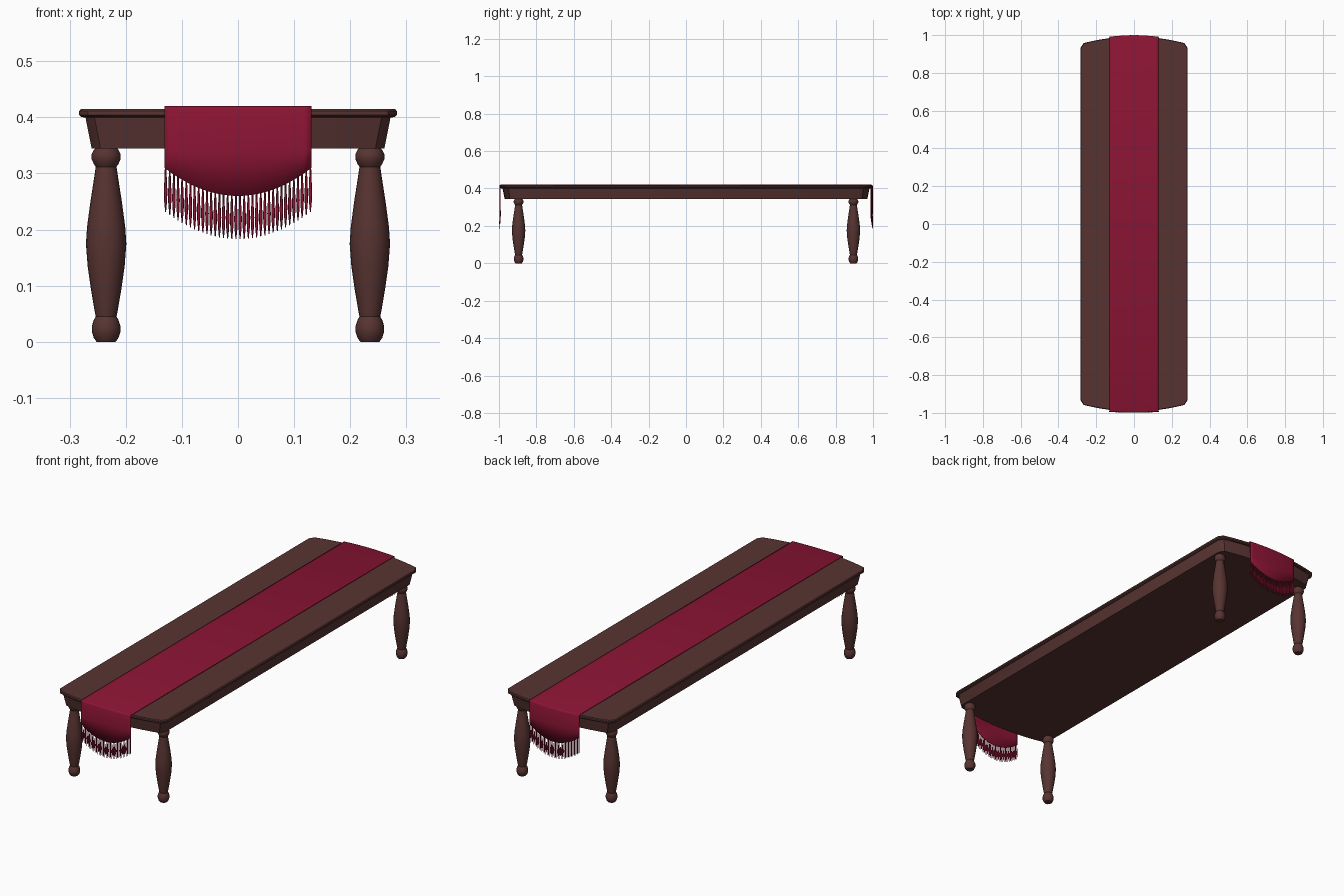
import bpy, bmesh, math

if "Cube" in bpy.data.objects:
    bpy.data.objects.remove(bpy.data.objects["Cube"])


def material(name, rgb):
    m = bpy.data.materials.new(name)
    m.diffuse_color = (*rgb, 1)
    m.use_nodes = True
    m.node_tree.nodes["Principled BSDF"].inputs["Base Color"].default_value = m.diffuse_color
    return m


WOOD = material("dark_wood", (0.095, 0.034, 0.031))
CLOTH = material("red_cloth", (0.26, 0.007, 0.034))


def finish(bm, name, mat, angle=35):
    bmesh.ops.recalc_face_normals(bm, faces=bm.faces[:])
    me = bpy.data.meshes.new(name)
    bm.to_mesh(me)
    bm.free()
    me.materials.append(mat)
    ob = bpy.data.objects.new(name, me)
    bpy.context.collection.objects.link(ob)
    bpy.ops.object.select_all(action='DESELECT')
    ob.select_set(True)
    bpy.context.view_layer.objects.active = ob
    bpy.ops.object.shade_smooth_by_angle(angle=math.radians(angle))
    return ob


def loft(bm, rings):
    """Bridge successive closed rings of points and cap both ends."""
    loops = [[bm.verts.new(p) for p in ring] for ring in rings]
    n = len(loops[0])
    for a, b in zip(loops, loops[1:]):
        for i in range(n):
            j = (i + 1) % n
            bm.faces.new((a[i], a[j], b[j], b[i]))
    bm.faces.new(loops[0][::-1])
    bm.faces.new(loops[-1])


def lathe(bm, profile, x, y, sides):
    loft(bm, [[(x + r * math.cos(2 * math.pi * i / sides),
                y + r * math.sin(2 * math.pi * i / sides), z)
               for i in range(sides)] for r, z in profile])


def end_y(x):
    """Bowed end of the table."""
    return 0.992 - 0.48 * x * x


def outline(inset, z):
    w = 0.283 - inset
    half = [(w, end_y(w) - 0.02 - inset)]
    inner = w - 0.016
    half += [(inner * k / 6, end_y(inner * k / 6) - inset) for k in range(6, -7, -1)]
    half += [(-w, half[0][1])]
    return [(x, y, z) for x, y in half] + [(-x, -y, z) for x, y in half]


# Table top with a moulded rim
bm = bmesh.new()
loft(bm, [outline(i, z) for i, z in
          [(0.010, 0.400), (0.004, 0.4005), (0, 0.404), (0, 0.411), (0.003, 0.415)]])
finish(bm, "table_top", WOOD)

# Tapered apron below the top
bm = bmesh.new()
loft(bm, [outline(0.022, 0.345), outline(0.011, 0.401)])
finish(bm, "apron", WOOD)

# Four turned legs
LEG = [(0.017, 0), (0.022, 0.007), (0.0255, 0.018), (0.0255, 0.028), (0.022, 0.039),
       (0.0185, 0.045), (0.020, 0.052), (0.027, 0.093), (0.033, 0.135), (0.036, 0.175),
       (0.034, 0.205), (0.028, 0.25), (0.021, 0.295), (0.0185, 0.312), (0.022, 0.317),
       (0.026, 0.326), (0.026, 0.334), (0.022, 0.342), (0.018, 0.346)]
for side, sx in (("left", -1), ("right", 1)):
    for end, sy in (("front", -1), ("back", 1)):
        bm = bmesh.new()
        lathe(bm, LEG, sx * 0.235, sy * 0.895, 20)
        finish(bm, f"{end}_{side}_leg", WOOD)

# Cloth runner: flat on top, hanging with a curved hem at both ends
HALF_W = 0.131


def hem_z(x):
    return 0.26 + 0.05 * (x / HALF_W) ** 2


def hang_y(x, sign):
    return sign * (end_y(x) + 0.007 if sign > 0 else 0.998 - 0.2 * x * x)


def column(x):
    f, b = hang_y(x, -1), hang_y(x, 1)
    return [(x, f, hem_z(x)), (x, f, 0.34), (x, f, 0.413), (x, f + 0.002, 0.418),
            (x, f + 0.007, 0.42), (x, 0, 0.42), (x, b - 0.007, 0.42),
            (x, b - 0.002, 0.418), (x, b, 0.413), (x, b, 0.34), (x, b, hem_z(x))]


bm = bmesh.new()
N = 20
cols = [[bm.verts.new(p) for p in column(HALF_W * (2 * k / N - 1))] for k in range(N + 1)]
for a, b in zip(cols, cols[1:]):
    for i in range(len(a) - 1):
        bm.faces.new((a[i], b[i], b[i + 1], a[i + 1]))
runner = finish(bm, "table_runner", CLOTH, 50)
if runner.data.polygons[4].normal.z < 0:
    runner.data.flip_normals()
solid = runner.modifiers.new("thickness", 'SOLIDIFY')
solid.thickness = 0.004
solid.offset = -1

# Tassel fringe along both hems
STRANDS = 36
for end, sign in (("front", -1), ("back", 1)):
    bm = bmesh.new()
    for k in range(STRANDS):
        x = (HALF_W - 0.002) * (2 * k / (STRANDS - 1) - 1)
        z = hem_z(x)
        lathe(bm, [(0.0008, z - 0.077), (0.0026, z - 0.058), (0.0032, z - 0.04),
                   (0.0022, z - 0.02), (0.0014, z + 0.003)],
              x, hang_y(x, sign) - sign * 0.002, 6)
    finish(bm, f"{end}_fringe", CLOTH, 60)
